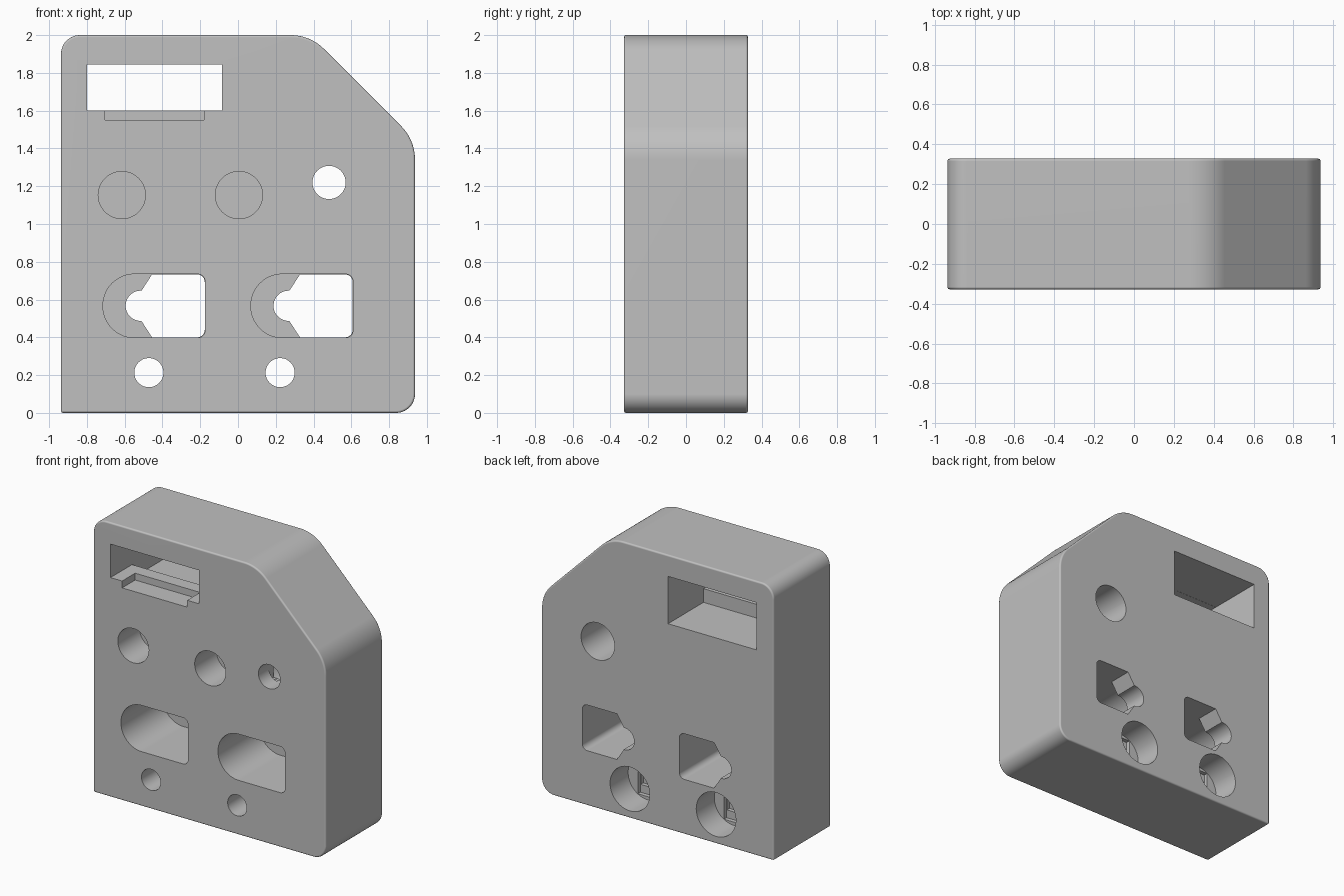
import bpy, bmesh, math
from mathutils import Vector

cube = bpy.data.objects.get("Cube")
if cube:
    bpy.data.objects.remove(cube, do_unlink=True)

FRONT, BACK, OUT = -0.328, 0.328, 0.1

grey = bpy.data.materials.new("warm_grey")
grey.use_nodes = True
COLOUR = (0.53, 0.53, 0.53, 1)
grey.diffuse_color = COLOUR
grey.node_tree.nodes["Principled BSDF"].inputs["Base Color"].default_value = COLOUR


def rounded(corners, steps=12):
    """Outline from (x, z, radius) corners, each turned into an arc."""
    points = []
    for i, (x, z, r) in enumerate(corners):
        p = Vector((x, z))
        if r == 0:
            points.append(p)
            continue
        a = (Vector(corners[i - 1][:2]) - p).normalized()
        b = (Vector(corners[(i + 1) % len(corners)][:2]) - p).normalized()
        half = a.angle(b) / 2
        centre = p + (a + b).normalized() * (r / math.sin(half))
        start = p + a * (r / math.tan(half)) - centre
        sweep = start.angle_signed(p + b * (r / math.tan(half)) - centre)
        for k in range(steps + 1):
            t = -sweep * k / steps
            points.append(centre + Vector((start.x * math.cos(t) - start.y * math.sin(t),
                                           start.x * math.sin(t) + start.y * math.cos(t))))
    return points


def circle(x, z, r, n=48):
    return [Vector((x + r * math.cos(math.tau * k / n), z + r * math.sin(math.tau * k / n)))
            for k in range(n)]


def box(x0, x1, z0, z1):
    return rounded([(x0, z0, 0), (x1, z0, 0), (x1, z1, 0), (x0, z1, 0)])


def prism(name, outline, y0, y1, bevel=0):
    """Extrude an x-z outline from y0 to y1, optionally rounding both rims."""
    bm = bmesh.new()
    face = bm.faces.new([bm.verts.new((p.x, y0, p.y)) for p in outline])
    extruded = bmesh.ops.extrude_face_region(bm, geom=[face])
    verts = [g for g in extruded["geom"] if isinstance(g, bmesh.types.BMVert)]
    bmesh.ops.translate(bm, verts=verts, vec=(0, y1 - y0, 0))
    if not face.is_valid or len(bm.faces) < len(outline) + 2:
        bm.faces.new([v for v in bm.verts if v not in verts])
    bmesh.ops.recalc_face_normals(bm, faces=bm.faces)
    if bevel:
        rims = [e for e in bm.edges if abs(e.verts[0].co.y - e.verts[1].co.y) < 1e-5]
        bmesh.ops.bevel(bm, geom=rims, offset=bevel, segments=4, profile=0.5,
                        affect='EDGES', clamp_overlap=True)
    mesh = bpy.data.meshes.new(name)
    bm.to_mesh(mesh)
    bm.free()
    obj = bpy.data.objects.new(name, mesh)
    bpy.context.collection.objects.link(obj)
    mesh.materials.append(grey)
    return obj


# Block with one cut-off upper corner
body = prism("housing_block", rounded([
    (-0.937, 0, 0.012), (0.937, 0, 0.1), (0.937, 1.445, 0.25),
    (0.382, 2, 0.25), (-0.937, 2, 0.1)]), FRONT, BACK, 0.018)


def apply(mod):
    bpy.ops.object.select_all(action='DESELECT')
    body.select_set(True)
    bpy.context.view_layer.objects.active = body
    bpy.ops.object.modifier_apply(modifier=mod.name)


def cut(outline, y0, y1):
    cutter = prism("cutter", outline, y0, y1)
    cutter.hide_render = True
    mod = body.modifiers.new("cut", 'BOOLEAN')
    mod.operation = 'DIFFERENCE'
    mod.solver = 'EXACT'
    mod.object = cutter
    apply(mod)
    bpy.data.objects.remove(cutter, do_unlink=True)


# Display window: deeper chamber at the back, front lip with a shallow notch
cut(box(-0.80, -0.085, 1.50, 1.845), -0.08, BACK + OUT)
cut(box(-0.799, -0.086, 1.60, 1.844), FRONT - OUT, 0)
cut(box(-0.705, -0.18, 1.55, 1.65), FRONT - OUT, FRONT + 0.15)

# Blind round sockets
for x in (-0.615, 0.005):
    cut(circle(x, 1.153, 0.125), FRONT - OUT, FRONT + 0.25)


def stepped_hole(x, z, r, bore, floor):
    """Through hole, wide bore from the back, slot and square steps between."""
    w = r + 0.004
    h = math.sqrt(bore * bore - w * w) - 0.002
    cut(circle(x, z, bore), floor, BACK + OUT)
    cut(box(x - w, x + w, z - h, z + h), floor - 0.03, floor + 0.02)
    w = r + 0.002
    cut(box(x - w, x + w, z - w, z + w), floor - 0.06, floor)
    cut(circle(x, z, r), FRONT - OUT, floor)


stepped_hole(0.482, 1.22, 0.088, 0.135, -0.15)
for x in (-0.472, 0.223):
    stepped_hole(x, 0.213, 0.077, 0.16, 0.12)

# Plug recesses: rounded pocket in front, keyhole opening through the back
for x in (-0.715, 0.068):
    pocket = FRONT + 0.48
    cut(rounded([(x, 0.398, 0.167), (x + 0.541, 0.398, 0.04),
                 (x + 0.541, 0.735, 0.04), (x, 0.735, 0.167)]), FRONT - OUT, pocket)
    cut(rounded([(x + 0.205, 0.485, 0), (x + 0.26, 0.4, 0), (x + 0.539, 0.4, 0.04),
                 (x + 0.539, 0.733, 0.04), (x + 0.26, 0.733, 0), (x + 0.205, 0.648, 0)]),
        pocket - 0.03, BACK + OUT)
    cut(circle(x + 0.2, 0.567, 0.08), pocket - 0.02, BACK + OUT)

# Smooth rounds, crisp edges
bpy.ops.object.select_all(action='DESELECT')
body.select_set(True)
bpy.context.view_layer.objects.active = body
bpy.ops.object.shade_smooth_by_angle(angle=math.radians(30))
weighted = body.modifiers.new("even_shading", 'WEIGHTED_NORMAL')
weighted.keep_sharp = True
